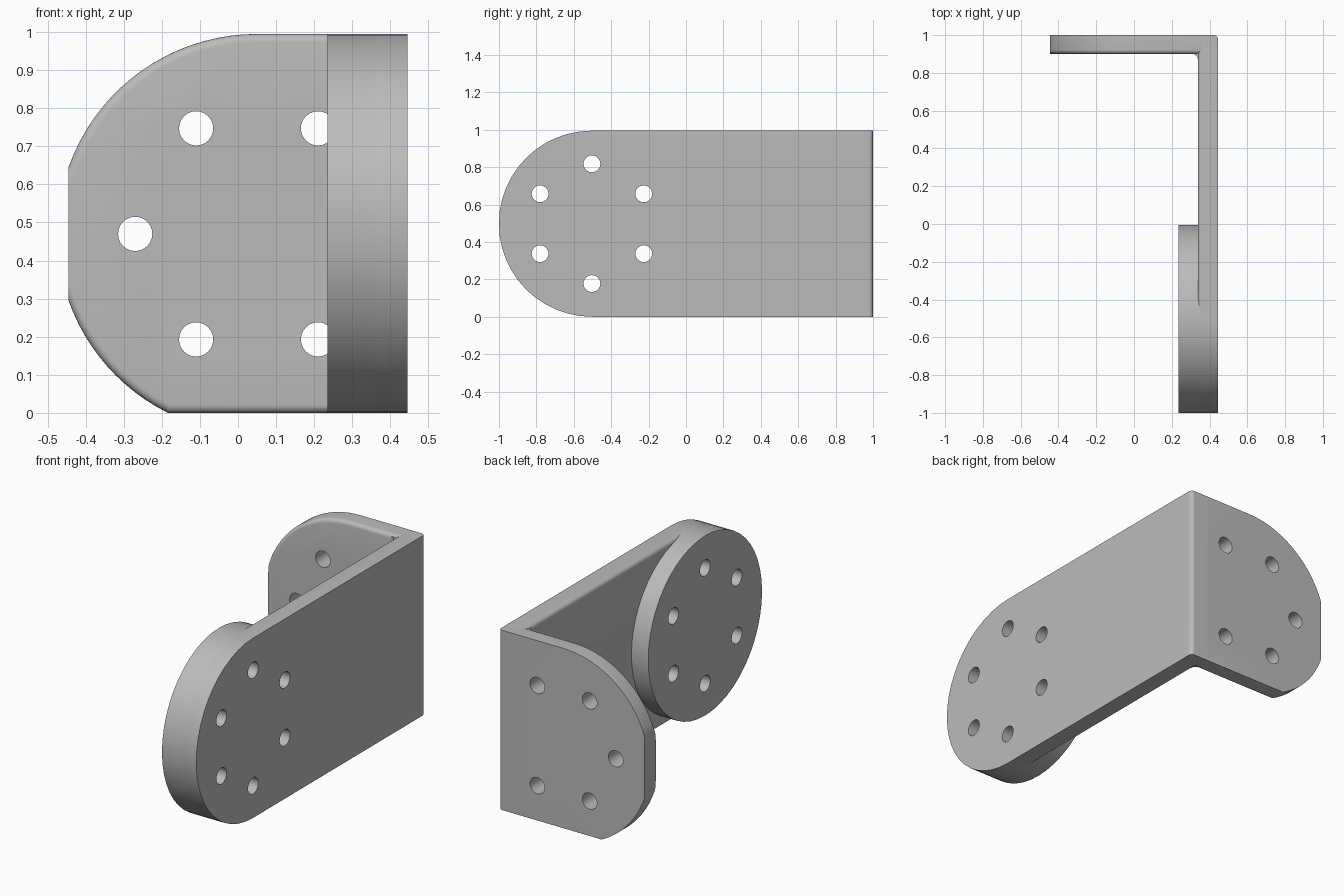
import bpy, bmesh, math
from mathutils import Vector

if "Cube" in bpy.data.objects:
    bpy.data.objects.remove(bpy.data.objects["Cube"])

H = 0.995           # bracket height
X0, X1 = 0.338, 0.445   # arm inner and outer faces
Y0, Y1 = 0.9, 1.0       # flange inner and outer faces
DISC_X = 0.235
RIM = 0.022
ARM_C, FLANGE_C = (-0.503, H / 2), (0.05, 0.47)   # bolt circle centres
BOLT_R, HOLE_R = 0.32, 0.045

grey = bpy.data.materials.new("grey metal")
grey.use_nodes = True
colour = (0.5, 0.5, 0.5, 1)
grey.diffuse_color = colour
grey.node_tree.nodes["Principled BSDF"].inputs["Base Color"].default_value = colour


def arc(c, r, a0, a1, n):
    return [(c[0] + r * math.cos(math.radians(a0 + (a1 - a0) * i / n)),
             c[1] + r * math.sin(math.radians(a0 + (a1 - a0) * i / n))) for i in range(n + 1)]


def prism(name, pts, axis, lo, hi, round_edge=None):
    """Extrude a 2D outline along an axis; optionally round edges picked by a rule."""
    place = {"x": lambda u, v, d: (d, u, v), "y": lambda u, v, d: (u, d, v),
             "z": lambda u, v, d: (u, v, d)}[axis]
    bm = bmesh.new()
    face = bm.faces.new([bm.verts.new(place(u, v, lo)) for u, v in pts])
    out = bmesh.ops.extrude_face_region(bm, geom=[face], use_keep_orig=True)
    shift = Vector(place(0, 0, hi - lo))
    for v in out["geom"]:
        if isinstance(v, bmesh.types.BMVert):
            v.co += shift
    bmesh.ops.recalc_face_normals(bm, faces=bm.faces)
    if round_edge:
        edges = [e for e in bm.edges if round_edge(e.verts[0].co, e.verts[1].co)]
        bmesh.ops.bevel(bm, geom=edges, offset=RIM, segments=5, profile=0.5, affect='EDGES')
    me = bpy.data.meshes.new(name)
    bm.to_mesh(me)
    bm.free()
    me.materials.append(grey)
    ob = bpy.data.objects.new(name, me)
    bpy.context.collection.objects.link(ob)
    return ob


def cut(ob, cutters):
    for c in cutters:
        c.hide_render = True
        m = ob.modifiers.new("hole", 'BOOLEAN')
        m.operation, m.solver, m.object = 'DIFFERENCE', 'EXACT', c
    bpy.context.view_layer.objects.active = ob
    for m in list(ob.modifiers):
        bpy.ops.object.modifier_apply(modifier=m.name)


def holes(centre, axis, lo, hi, angles):
    result = []
    for a in angles:
        c = arc(centre, BOLT_R, a, a, 1)[0]
        result.append(prism("hole_cutter", arc(c, HOLE_R, 0, 345, 23), axis, lo, hi))
    return result


# Arm: long plate with a round front end and a rounded inner rim
arm_pts = [(Y0 + 0.05, 0)] + [(Y0 + 0.05, H)] + arc(ARM_C, H / 2, 90, 270, 24)
arm = prism("arm", arm_pts, "x", X0, X1, lambda a, b:
            max(a.x, b.x) < X0 + 0.001 and min(a.y, b.y) < Y0)

# Round boss on the inner side of the arm end
boss = prism("boss", arc(ARM_C, H / 2, 90, 442.5, 47), "x", DISC_X, X0 + 0.03)

# Flange: back plate with a large arc clipped by the straight side
R = H - FLANGE_C[1]
side = math.degrees(math.acos((-X1 - FLANGE_C[0]) / R))
foot = 180 + math.degrees(math.asin(FLANGE_C[1] / R))
flange_pts = ([(X1, 0), (X1, H)] + arc(FLANGE_C, R, 90, side, 18)
              + arc(FLANGE_C, R, 360 - side, foot, 12))
flange = prism("flange", flange_pts, "y", Y0, Y1, lambda a, b:
               (max(a.y, b.y) < Y0 + 0.001 and min(a.x, b.x) < X1 - 0.001
                and max(abs(a.x + X1), abs(b.x + X1)) > 0.001)
               or min(a.x, b.x, a.y + X1 - Y1, b.y + X1 - Y1) > X1 - 0.001)

# Concave fillet in the inner corner
f = 0.03
fillet_pts = [(X0 + 0.01, Y0 + 0.01), (X0 - f, Y0 + 0.01)] + arc((X0 - f, Y0 - f), f, 90, 0, 6) \
    + [(X0 + 0.01, Y0 - f)]
fillet = prism("inner_fillet", fillet_pts, "z", RIM * 0.5, H - RIM * 0.5)

# Bolt holes
arm_cutters = holes(ARM_C, "x", 0, 0.6, range(30, 390, 60))
flange_cutters = holes(FLANGE_C, "y", 0.7, 1.2, range(60, 301, 60))
cut(arm, arm_cutters)
cut(boss, arm_cutters)
cut(flange, flange_cutters)
for c in arm_cutters + flange_cutters:
    bpy.data.objects.remove(c)

for ob in (arm, boss, flange, fillet):
    bpy.ops.object.select_all(action='DESELECT')
    ob.select_set(True)
    bpy.context.view_layer.objects.active = ob
    bpy.ops.object.shade_smooth_by_angle(angle=math.radians(32))
